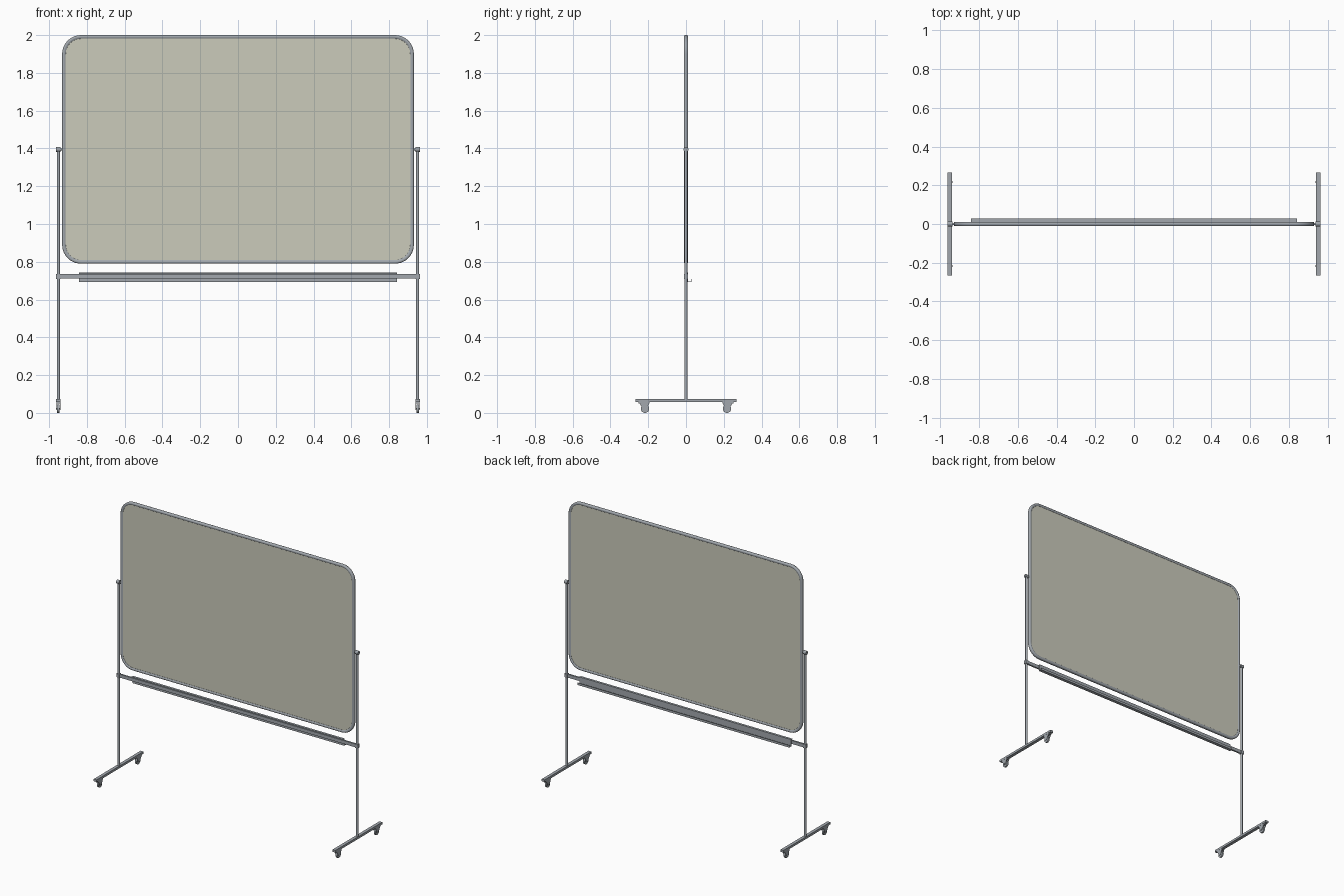
import bpy, bmesh, math
from mathutils import Matrix, Vector

if "Cube" in bpy.data.objects:
    bpy.data.objects.remove(bpy.data.objects["Cube"])


def material(name, rgb):
    m = bpy.data.materials.new(name)
    m.diffuse_color = (*rgb, 1)
    m.use_nodes = True
    m.node_tree.nodes["Principled BSDF"].inputs["Base Color"].default_value = m.diffuse_color
    return m


METAL = material("metal", (0.36, 0.39, 0.42))
SURFACE = material("writing_surface", (0.60, 0.60, 0.50))


def finish(name, bm, mat=METAL, smooth=True):
    bmesh.ops.recalc_face_normals(bm, faces=bm.faces)
    me = bpy.data.meshes.new(name)
    bm.to_mesh(me)
    bm.free()
    ob = bpy.data.objects.new(name, me)
    bpy.context.collection.objects.link(ob)
    me.materials.append(mat)
    if smooth:
        bpy.ops.object.select_all(action='DESELECT')
        ob.select_set(True)
        bpy.context.view_layer.objects.active = ob
        bpy.ops.object.shade_smooth_by_angle(angle=math.radians(40))
    return ob


def box(name, center, size):
    bm = bmesh.new()
    bmesh.ops.create_cube(bm, size=1, matrix=Matrix.Translation(center) @ Matrix.Diagonal((*size, 1)))
    return finish(name, bm, smooth=False)


def rod(name, a, b, r, seg=20):
    a, b = Vector(a), Vector(b)
    d = b - a
    bm = bmesh.new()
    rot = d.to_track_quat('Z', 'Y').to_matrix().to_4x4()
    bmesh.ops.create_cone(bm, cap_ends=True, segments=seg, radius1=r, radius2=r, depth=d.length,
                          matrix=Matrix.Translation((a + b) / 2) @ rot)
    return finish(name, bm)


def extrude_x(name, profile, x0, x1):
    # closed (y, z) profile pulled along x
    bm = bmesh.new()
    f = bm.faces.new([bm.verts.new((x0, y, z)) for y, z in profile])
    g = bmesh.ops.extrude_face_region(bm, geom=[f])["geom"]
    bmesh.ops.translate(bm, vec=(x1 - x0, 0, 0), verts=[v for v in g if isinstance(v, bmesh.types.BMVert)])
    return finish(name, bm, smooth=False)


HW, Z0, Z1, RAD, STEPS = 0.931, 0.79, 2.0, 0.10, 10


def board_loop(bm, inset, y):
    # rounded rectangle outline of the board, pulled inwards
    out = []
    for k, (sx, z) in enumerate(((1, Z1 - RAD), (-1, Z1 - RAD), (-1, Z0 + RAD), (1, Z0 + RAD))):
        for i in range(STEPS + 1):
            a = math.pi / 2 * (k + i / STEPS)
            out.append(bm.verts.new((sx * (HW - RAD) + (RAD - inset) * math.cos(a), y,
                                     z + (RAD - inset) * math.sin(a))))
    return out


def bridge(bm, a, b):
    n = len(a)
    for i in range(n):
        bm.faces.new((a[i], a[(i + 1) % n], b[(i + 1) % n], b[i]))


# rounded board frame
bm = bmesh.new()
section = [(0.0, -0.005), (0.002, -0.009), (0.006, -0.0115), (0.013, -0.0115), (0.019, -0.007),
           (0.019, 0.007), (0.013, 0.0115), (0.006, 0.0115), (0.002, 0.009), (0.0, 0.005)]
loops = [board_loop(bm, i, y) for i, y in section]
for i in range(len(loops)):
    bridge(bm, loops[i], loops[(i + 1) % len(loops)])
finish("board_frame", bm)

# writing panel
bm = bmesh.new()
front, back = board_loop(bm, 0.016, -0.006), board_loop(bm, 0.016, 0.006)
bridge(bm, front, back)
bm.faces.new(front)
bm.faces.new(back)
finish("board_panel", bm, SURFACE)

# crossbar and pen tray behind it
box("crossbar", (0, 0, 0.723), (1.90, 0.012, 0.024))
tray = [(0.006, 0.743), (0.006, 0.692), (0.029, 0.692), (0.029, 0.708), (0.026, 0.708),
        (0.026, 0.696), (0.010, 0.696), (0.010, 0.743)]
extrude_x("pen_tray", tray, -0.843, 0.843)
extrude_x("pen_tray_top_lip", [(-0.007, 0.739), (-0.007, 0.743), (0.006, 0.743), (0.006, 0.739)], -0.843, 0.843)

for s, side in ((-1, "left"), (1, "right")):
    x = s * 0.951
    # post, pivot and crossbar clamp
    rod(side + "_post", (x, 0, 0.07), (x, 0, 1.405), 0.0085)
    rod(side + "_pivot_pin", (s * 0.925, 0, 1.395), (s * 0.964, 0, 1.395), 0.006)
    rod(side + "_pivot_hub", (x - 0.012, 0, 1.395), (x + 0.012, 0, 1.395), 0.013)
    box(side + "_crossbar_clamp", (x, 0, 0.723), (0.023, 0.021, 0.026))
    # foot
    box(side + "_foot", (x, 0, 0.066), (0.023, 0.534, 0.016))
    # casters
    for t, end in ((-1, "front"), (1, "back")):
        n = f"{side}_{end}_caster_"
        y = t * 0.217
        rod(n + "wheel", (x - 0.006, y, 0.022), (x + 0.006, y, 0.022), 0.022, 28)
        rod(n + "axle", (x - 0.0125, y, 0.022), (x + 0.0125, y, 0.022), 0.004, 12)
        fork = [(y + t * dy, z) for dy, z in
                ((0.034, 0.058), (-0.024, 0.058), (-0.02, 0.046), (-0.008, 0.016), (0.008, 0.016), (0.026, 0.046))]
        for d in (-1, 1):
            extrude_x(n + "fork", fork, x + d * 0.0075, x + d * 0.0105)
        box(n + "plate", (x, y + t * 0.005, 0.0545), (0.021, 0.058, 0.007))
